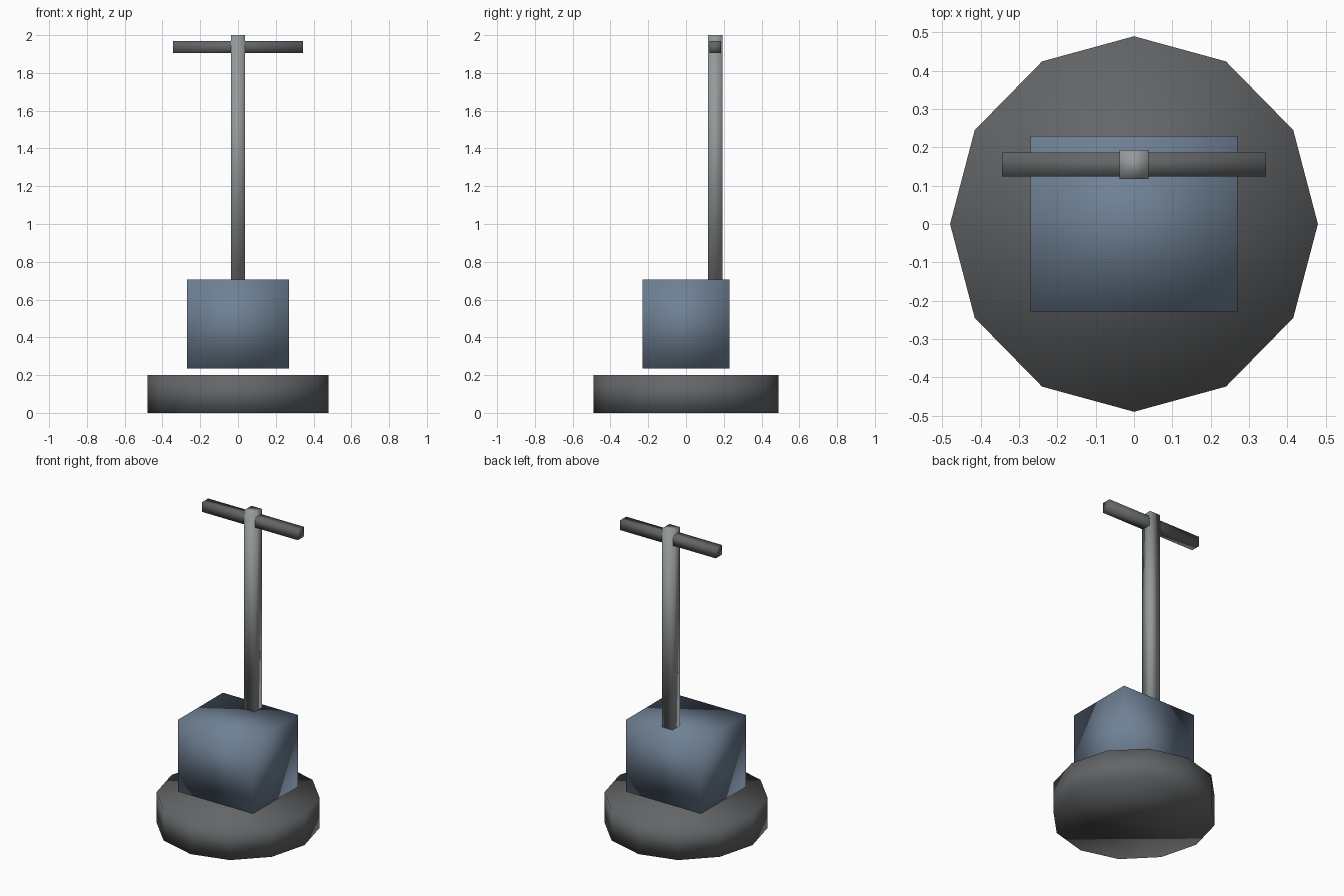
import bpy
import math

default = bpy.data.objects.get("Cube")
if default:
    bpy.data.objects.remove(default, do_unlink=True)


def material(name, color):
    mat = bpy.data.materials.new(name)
    mat.use_nodes = True
    mat.diffuse_color = (*color, 1)
    mat.node_tree.nodes["Principled BSDF"].inputs["Base Color"].default_value = (*color, 1)
    return mat


charcoal = material("charcoal", (0.125, 0.13, 0.135))
steel_blue = material("steel blue", (0.16, 0.22, 0.30))
pale_grey = material("pale grey", (0.30, 0.32, 0.325))


def finish(name, mat):
    """Name the active primitive, colour it and shade it smooth all over."""
    obj = bpy.context.object
    obj.name = obj.data.name = name
    obj.data.materials.append(mat)
    bpy.ops.object.transform_apply(location=False, rotation=True, scale=True)
    bpy.ops.object.shade_smooth()
    return obj


def box(name, mat, center, size):
    bpy.ops.mesh.primitive_cube_add(size=1, location=center)
    bpy.context.object.scale = size
    return finish(name, mat)


# Twelve-sided base disc, slightly deeper than wide
bpy.ops.mesh.primitive_cylinder_add(vertices=12, radius=1, depth=0.2, location=(0, 0, 0.1))
bpy.context.object.scale = (0.48, 0.49, 1)
finish("base_disc", charcoal)

# Motor housing floating just above the disc
box("motor_housing", steel_blue, (0, 0, 0.47), (0.54, 0.46, 0.47))

# Upright pole near the back of the housing
box("pole", pale_grey, (0, 0.155, 1.352), (0.075, 0.075, 1.296))

# Crossbar handle through the top of the pole
box("handle", charcoal, (0, 0.155, 1.936), (0.69, 0.062, 0.064))
